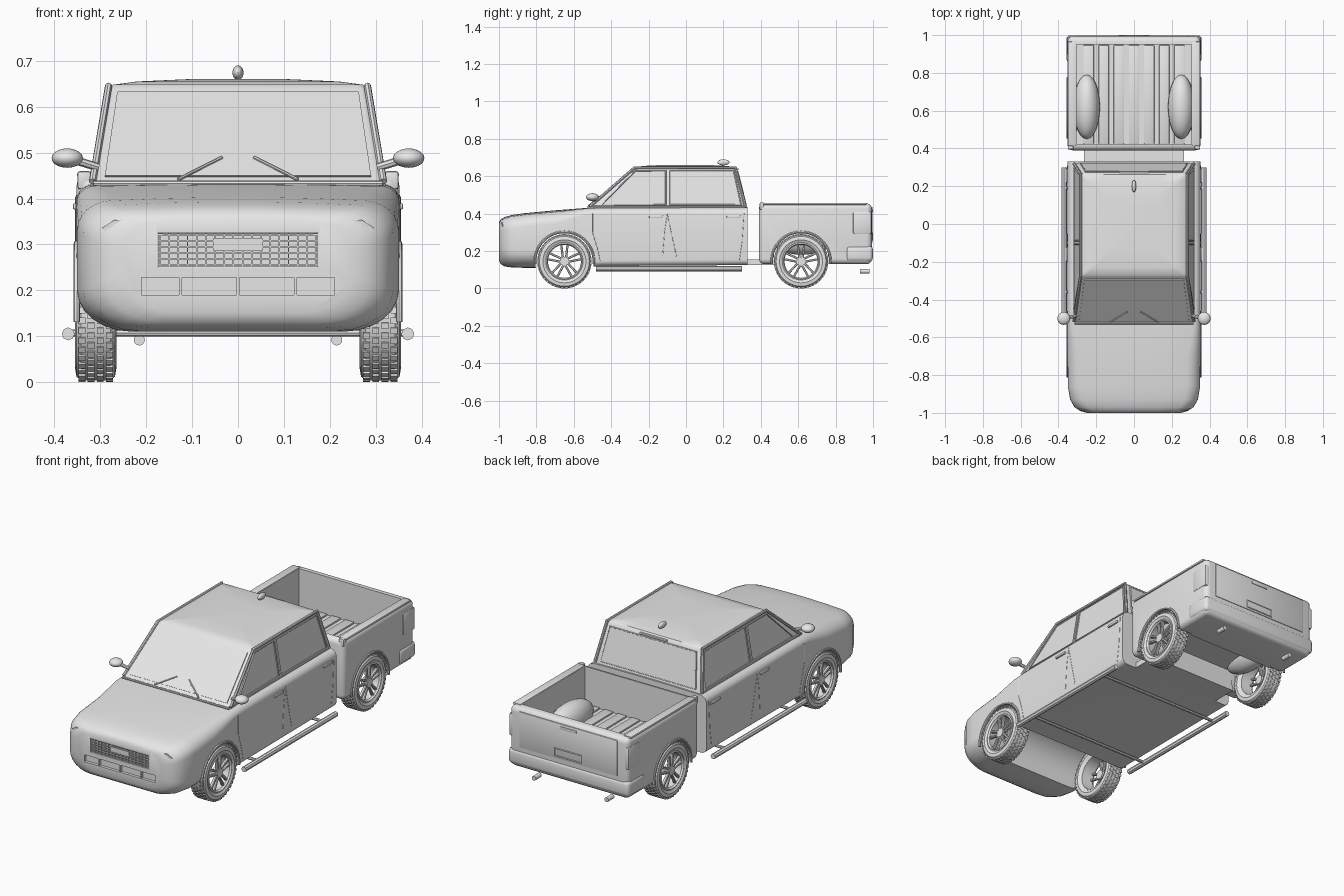
import bpy, bmesh
from math import sin, cos, pi, radians
from mathutils import Matrix, Vector

if "Cube" in bpy.data.objects:
    bpy.data.objects.remove(bpy.data.objects["Cube"])

grey = bpy.data.materials.new("plain grey")
grey.use_nodes = True
grey.diffuse_color = (0.8, 0.8, 0.8, 1)
for node in grey.node_tree.nodes:
    if node.type == 'BSDF_PRINCIPLED':
        node.inputs["Base Color"].default_value = (0.8, 0.8, 0.8, 1)
made = []


def link(name, data):
    ob = bpy.data.objects.new(name, data)
    bpy.context.scene.collection.objects.link(ob)
    if not data.materials:
        data.materials.append(grey)
    made.append(ob)
    return ob


def finish(name, bm):
    bmesh.ops.recalc_face_normals(bm, faces=bm.faces[:])
    me = bpy.data.meshes.new(name)
    bm.to_mesh(me)
    bm.free()
    return link(name, me)


def rounded(hw, lo, hi, rb, rt, crown=0.0, n=6):
    """Rounded outline, symmetric about zero, with elliptical corners."""
    pts = []
    corners = ((1, lo + rb[1], rb, -90), (1, hi - rt[1], rt, 0),
               (-1, hi - rt[1], rt, 90), (-1, lo + rb[1], rb, 180))
    for i, (s, cz, r, start) in enumerate(corners):
        for k in range(n + 1):
            a = radians(start + 90 * k / n)
            pts.append((s * (hw - r[0]) + r[0] * cos(a), cz + r[1] * sin(a), i in (1, 2)))
        if i == 1:
            pts += [(t * (hw - r[0]), hi, True) for t in (.6, .2, -.2, -.6)]
    return [(x, z - (crown * (x / hw) ** 2 if top else 0)) for x, z, top in pts]


def loft(name, rings, wrap=False):
    bm = bmesh.new()
    vs = [[bm.verts.new(p) for p in ring] for ring in rings]
    n = len(vs[0])
    for a, b in zip(vs, vs[1:] + (vs[:1] if wrap else [])):
        for i in range(n):
            bm.faces.new((a[i], a[(i + 1) % n], b[(i + 1) % n], b[i]))
    if not wrap:
        bm.faces.new(vs[0])
        bm.faces.new(vs[-1])
    return finish(name, bm)


def lathe(name, profile, steps=48):
    return loft(name, [[(x, r * cos(a), r * sin(a)) for x, r in profile]
                       for a in (2 * pi * k / steps for k in range(steps))], True)


def place(c, s):
    return Matrix.Translation(c) @ Matrix.Diagonal((*s, 1))


def boxes(name, mats, bevel=0.0, seg=2):
    bm = bmesh.new()
    for m in mats:
        bmesh.ops.create_cube(bm, size=1, matrix=m)
    if bevel:
        bmesh.ops.bevel(bm, geom=bm.edges[:], offset=bevel, segments=seg, profile=0.5, affect='EDGES')
    return finish(name, bm)


def box(name, c, s, bevel=0.0, seg=2):
    return boxes(name, [place(c, s)], bevel, seg)


def cyl(name, c, r, depth, axis='Y', seg=40):
    bm = bmesh.new()
    bmesh.ops.create_cone(bm, cap_ends=True, segments=seg, radius1=r, radius2=r, depth=depth,
                          matrix=Matrix.Translation(c) @ Matrix.Rotation(pi / 2, 4, 'Y' if axis == 'X' else 'X'))
    return finish(name, bm)


def ball(name, c, s):
    bm = bmesh.new()
    bmesh.ops.create_uvsphere(bm, u_segments=24, v_segments=14, radius=1, matrix=place(c, s))
    return finish(name, bm)


def plate(name, pts, push):
    return loft(name, [pts, [tuple(Vector(p) + Vector(push)) for p in pts]])


def tube(name, pts, r, cyclic=False):
    cu = bpy.data.curves.new(name, 'CURVE')
    cu.dimensions = '3D'
    cu.bevel_depth, cu.bevel_resolution, cu.use_fill_caps = r, 2, True
    sp = cu.splines.new('POLY')
    sp.points.add(len(pts) - 1)
    for p, co in zip(sp.points, pts):
        p.co = (*co, 1)
    sp.use_cyclic_u = cyclic
    return link(name, cu)


def cut(ob, cutter):
    mod = ob.modifiers.new("cut", 'BOOLEAN')
    mod.operation, mod.solver, mod.object = 'DIFFERENCE', 'EXACT', cutter
    bpy.context.view_layer.objects.active = ob
    bpy.ops.object.modifier_apply(modifier=mod.name)
    made.remove(cutter)
    bpy.data.objects.remove(cutter)


FRONT, REAR, AXLE = -0.65, 0.615, 0.145

# Hood, nose and lower cab in one lofted shell
stations = [(-1, .25, .15, .355), (-.99, .285, .13, .37), (-.97, .315, .118, .382),
            (-.93, .338, .112, .393), (-.86, .35, .11, .403), (-.7, .352, .11, .418),
            (-.54, .352, .115, .43), (-.45, .352, .12, .434), (.33, .352, .125, .436)]
shell = []
for y, w, lo, hi in stations:
    nose = y < -.6
    ring = rounded(w, lo, hi, (.12, .09) if nose else (.03, .03),
                   (.07, .06) if nose else (.04, .035), .012 if nose else .004)
    shell.append([(x, y, z) for x, z in ring])
body = loft("hood_and_lower_cab", shell)
cut(body, cyl("arch_cutter", (0, FRONT, AXLE), .157, 1, 'X'))
cut(body, box("grille_cutter", (0, -1, .288), (.35, .03, .076)))
cut(body, box("intake_cutter", (0, -1, .209), (.42, .03, .038)))

# Upper cab with crowned roof
cabin_rings = [(.42, .318, -.537, .325), (.64, .281, -.28, .27), (.648, .272, -.272, .262),
               (.655, .22, -.23, .22), (.66, .11, -.13, .12)]
loft("upper_cab", [[(x, y, z) for x, y in rounded(w, a, b, (.015, .015), (.02, .02))]
                   for z, w, a, b in cabin_rings])


def on_side(y, z, s, out=0.0):
    return (s * (.316 - (z - .43) * .167 + out), y, z)


def on_screen(x, z, out=0.0):
    return (x, -.525 + (z - .43) * 1.167 - out, z)


# Glass, pillars and trim
glass = [on_screen(-.29, .447), on_screen(.29, .447), on_screen(.263, .63), on_screen(-.263, .63)]
plate("windshield", glass, (0, -.004, .003))
rear = [(-.28, .319, .45), (.28, .319, .45), (.255, .276, .625), (-.255, .276, .625)]
plate("rear_window", rear, (0, .004, .001))
tube("rear_window_seal", rear, .005, True)
tube("cowl", [(-.315, -.525, .433), (.315, -.525, .433)], .006)
for s in (1, -1):
    windows = {"front": [(-.45, .447), (-.108, .447), (-.108, .63), (-.27, .63)],
               "rear": [(-.088, .447), (.295, .447), (.255, .63), (-.088, .63)]}
    for end, pts in windows.items():
        plate(end + "_door_window", [on_side(y, z, s) for y, z in pts], (s * .003, 0, 0))
        tube(end + "_window_frame", [on_side(y, z, s, .002) for y, z in pts], .005, True)
    tube("cab_pillar_rail", [on_side(y, z, s, .002) for y, z in
                             ((-.515, .437), (-.276, .645), (.265, .645), (.318, .437))], .008)
    tube("belt_moulding", [on_side(-.5, .437, s), on_side(.318, .437, s)], .006)
    tube("wiper", [on_screen(s * .13, .442, .01), on_screen(s * .035, .49, .01)], .004)
    # Door seams and handles
    seams = [[(-.5, .41), (-.5, .3), (-.47, .2), (-.46, .15)], [(-.1, .41), (-.115, .3), (-.125, .17)],
             [(-.1, .41), (-.075, .28), (-.05, .17)], [(.31, .41), (.3, .25), (.285, .15)]]
    for seam in seams:
        tube("door_seam", [(s * .3515, y, min(z, .4)) for y, z in seam], .002)
    for y in (-.16, .255):
        box("door_handle", (s * .354, y, .383), (.012, .075, .014), .004)
    # Mirrors
    ball("mirror", (s * .372, -.5, .488), (.034, .034, .021))
    tube("mirror_arm", [(s * .305, -.485, .468), (s * .35, -.497, .482)], .009)
    # Side steps and exhaust tips
    tube("side_step", [(s * .37, -.48, .105), (s * .37, .3, .105)], .014)
    cyl("exhaust_tip", (s * .215, .955, .092), .012, .05, seg=20)
    # Lamps on the nose
    lamp = [(.165, .318), (.28, .318), (.296, .336), (.27, .353), (.18, .357), (.16, .335)]
    plate("headlight", [(s * x, -.995 + max(0, x - .24) * .25, z) for x, z in lamp], (0, .04, 0))
    box("fog_light_frame", (s * .265, -.968, .222), (.04, .04, .036), .004)
    cyl("fog_light", (s * .265, -.985, .222), .011, .014, seg=20)
    # Wheel arch lips
    for y in (FRONT, REAR):
        arc = [radians(-5 + 190 * k / 28) for k in range(29)]
        tube("arch_lip", [(s * .351, y + .157 * cos(a), AXLE + .157 * sin(a)) for a in arc], .007)
for y in (-.36, .19):
    tube("step_crossbar", [(-.37, y, .107), (.37, y, .107)], .008)

# Grille mesh, badge-free plate and lower intake bars
boxes("grille_bars", [place((-.17 + .02 * k, -.992, .288), (.003, .012, .074)) for k in range(18)]
      + [place((0, -.992, .256 + .013 * k), (.348, .01, .003)) for k in range(6)])
tube("grille_surround", [(-.175, -.997, .25), (.175, -.997, .25), (.175, -.997, .326), (-.175, -.997, .326)],
     .003, True)
box("front_plate", (0, -.996, .3), (.11, .008, .026))
boxes("intake_bars", [place((x, -.992, .209), (.006, .012, .038)) for x in (-.125, 0, .125)])

# Roof fin and high brake lamp
ball("roof_fin", (0, .2, .674), (.012, .032, .016))
box("high_brake_lamp", (0, .274, .637), (.16, .012, .01), .003)

# Cargo bed, hollowed above and below
bed = box("cargo_bed", (0, .692, .292), (.704, .604, .324), .028, 4)
cut(bed, box("hollow_cutter", (0, .685, .45), (.61, .53, .4)))
cut(bed, box("axle_cutter", (0, REAR, .1), (.56, .29, .27)))
for s in (1, -1):
    cut(bed, cyl("arch_cutter", (s * .36, REAR, AXLE), .157, .2, 'X'))
    ball("wheel_hump", (s * .25, .62, .265), (.07, .17, .085))
    box("bed_rail", (s * .328, .69, .452), (.045, .55, .012), .005)
    box("bed_corner_post", (s * .335, .405, .44), (.03, .022, .04), .006)
    box("tail_light", (s * .337, .942, .35), (.036, .1, .12), .008)
boxes("bed_floor_ribs", [place((-.24 + .08 * k, .685, .253), (.055, .525, .012)) for k in range(7)], .005)
box("chassis_plate", (0, .35, .14), (.53, .24, .03))

# Tailgate and rear bumper
box("tailgate_panel", (0, .993, .34), (.58, .008, .19), .003)
box("tailgate_handle", (0, .996, .415), (.1, .008, .014), .002)
tube("plate_recess_rim", [(-.08, .996, .258), (.08, .996, .258), (.08, .996, .298), (-.08, .996, .298)],
     .004, True)
box("rear_bumper", (0, .927, .186), (.716, .144, .085), .02, 3)

# Wheels: tyre, tread, rim, spokes and hub, shared by all four corners
tyre = [(-.036, .097), (-.045, .115), (-.042, .133), (-.032, .141), (.032, .141),
        (.042, .133), (.045, .115), (.036, .097)]
rim = [(-.038, .1), (.04, .1), (.043, .094), (.034, .088), (-.034, .092)]
turn = lambda a: Matrix.Rotation(a, 4, 'X')
tread = [turn(2 * pi * (k + .5 * (row % 2)) / 40) @ place((-.03 + .02 * row, 0, .1415), (.015, .014, .007))
         for k in range(40) for row in range(4)]
spokes = [turn(2 * pi * k / 5) @ Matrix.Translation((.028, d * .013, .056)) @ turn(-d * .12)
          @ Matrix.Diagonal((.016, .012, .078, 1)) for k in range(5) for d in (1, -1)]
parts = [lathe("tyre", tyre), boxes("tyre_tread", tread), lathe("wheel_rim", rim),
         boxes("wheel_spokes", spokes, .003, 1), cyl("wheel_hub", (.022, 0, 0), .024, .034, 'X', 24)]
for part in parts:
    for x, y, spin in ((.31, FRONT, 0), (.31, REAR, 0), (-.31, FRONT, pi), (-.31, REAR, pi)):
        ob = part if (x > 0 and y == FRONT) else link(part.name, part.data)
        ob.location, ob.rotation_euler = (x, y, AXLE), (0, 0, spin)

# Turn tubes into meshes, then smooth everything with sharp edges kept
bpy.ops.object.select_all(action='DESELECT')
tubes = [o for o in made if o.type == 'CURVE']
for ob in tubes:
    ob.select_set(True)
bpy.context.view_layer.objects.active = tubes[0]
bpy.ops.object.convert(target='MESH')
for ob in made:
    ob.select_set(True)
bpy.ops.object.shade_smooth_by_angle(angle=radians(35))
